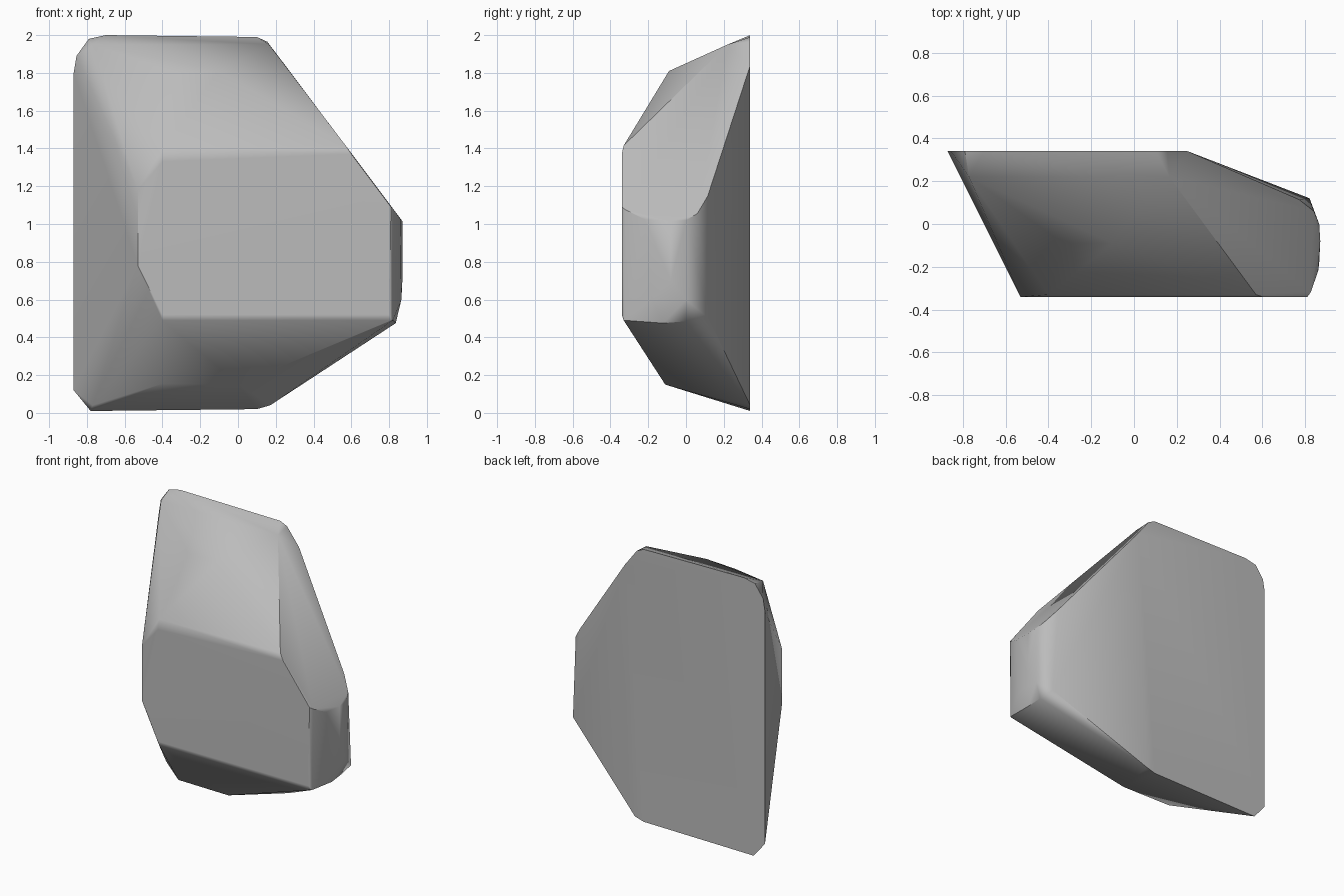
import bpy, bmesh, math

cube = bpy.data.objects.get("Cube")
if cube:
    bpy.data.objects.remove(cube, do_unlink=True)

# Corner points of the boulder, grouped by facet
back = [(-.87, 1.8), (-.855, 1.89), (-.79, 1.98), (-.7, 2), (.1, 1.99), (.155, 1.965),
        (.25, 1.84), (.23, 1), (.17, .04), (.1, .02), (-.78, .01), (-.87, .12)]
front = [(-.4, 1.33), (-.53, 1.18), (-.53, .78), (-.4, .52), (.8, .52), (.81, 1.09), (.6, 1.37)]
front_rim = [(-.4, 1.4), (.57, 1.415), (-.4, .49), (.81, .49)]
top_ridge = [(-.33, -.09, 1.8), (-.1, -.09, 1.81), (-.77, .22, 1.95), (.165, .22, 1.95)]
bottom_ridge = [(-.4, -.11, .155), (0, -.11, .15), (-.77, .28, .04)]
tip = [(.825, -.32, 1.075), (.86, -.22, 1.025), (.87, -.08, 1.015), (.865, 0, 1.02),
       (.84, .06, 1.055), (.77, .115, 1.148), (.82, .12, .5), (.83, 0, .485),
       (.835, -.12, .475), (.82, -.325, .49), (.865, -.18, .6), (.865, 0, .6), (.87, -.08, .7)]

points = [(x, .34, z) for x, z in back]
points += [(x, -.34, z) for x, z in front]
points += [(x, -.33, z) for x, z in front_rim]
points += top_ridge + bottom_ridge + tip

# Skin the corners into one convex stone and merge the flat facets
bm = bmesh.new()
for p in points:
    bm.verts.new(p)
hull = bmesh.ops.convex_hull(bm, input=bm.verts[:])
bmesh.ops.delete(bm, geom=[v for v in bm.verts if not v.link_faces], context='VERTS')
bmesh.ops.dissolve_limit(bm, angle_limit=math.radians(1.5), verts=bm.verts[:], edges=bm.edges[:])
bmesh.ops.recalc_face_normals(bm, faces=bm.faces[:])
mesh = bpy.data.meshes.new("boulder")
bm.to_mesh(mesh)
bm.free()

boulder = bpy.data.objects.new("boulder", mesh)
bpy.context.collection.objects.link(boulder)

# Plain grey stone
stone = bpy.data.materials.new("grey stone")
stone.use_nodes = True
colour = (.5, .5, .5, 1)
stone.diffuse_color = colour
stone.node_tree.nodes["Principled BSDF"].inputs["Base Color"].default_value = colour
mesh.materials.append(stone)

# Soft blends on shallow edges, crisp lines on steep ones
bpy.ops.object.select_all(action='DESELECT')
boulder.select_set(True)
bpy.context.view_layer.objects.active = boulder
bpy.ops.object.shade_smooth_by_angle(angle=math.radians(36))
weighted = boulder.modifiers.new("Soft facets", 'WEIGHTED_NORMAL')
weighted.keep_sharp = True
